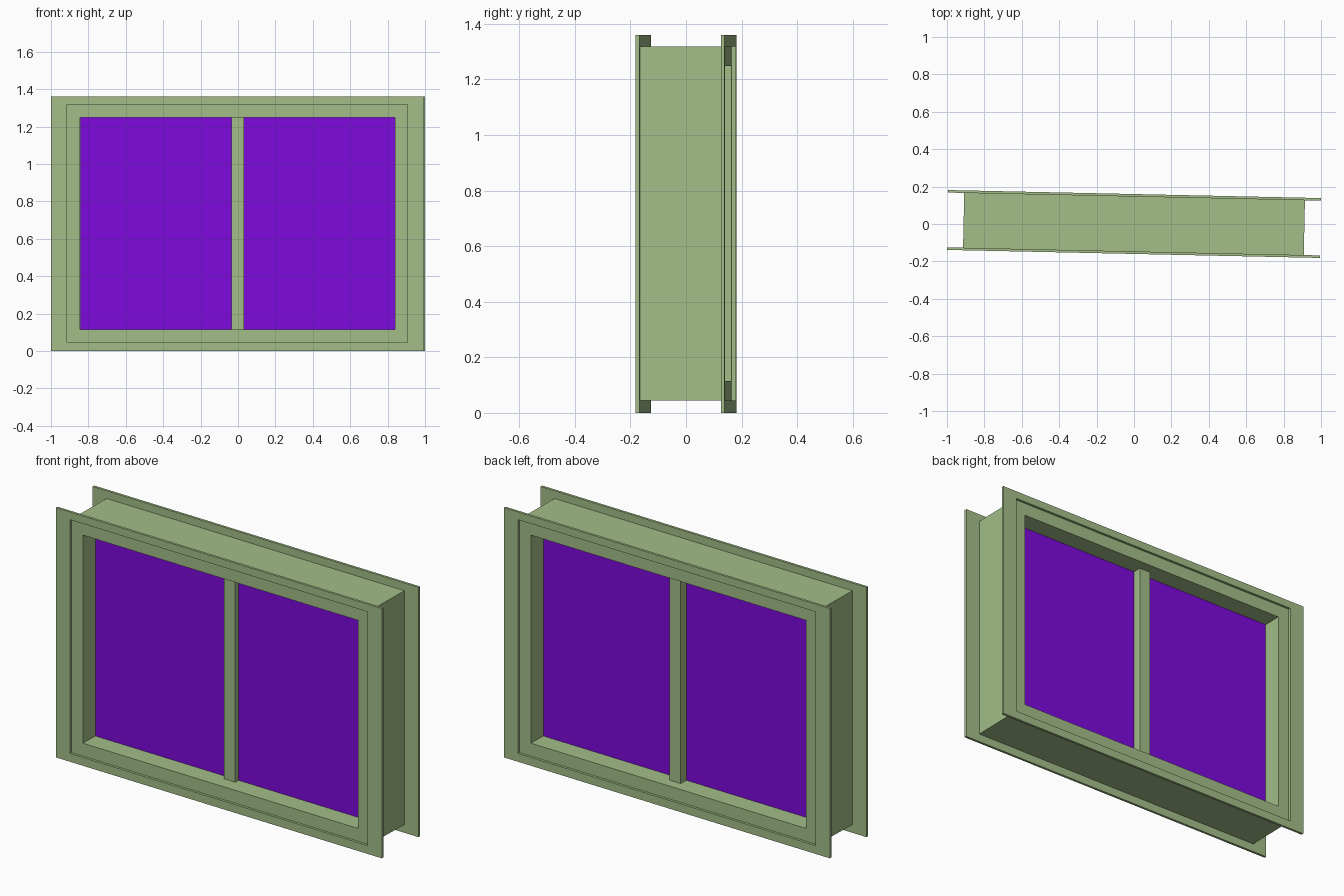
import bpy, bmesh, math
from mathutils import Matrix

if "Cube" in bpy.data.objects:
    bpy.data.objects.remove(bpy.data.objects["Cube"])

TURN = Matrix.Rotation(-math.asin(0.0215), 4, 'Z')   # whole window is slightly turned


def material(name, color):
    m = bpy.data.materials.new(name)
    m.diffuse_color = (*color, 1)
    m.use_nodes = True
    m.node_tree.nodes["Principled BSDF"].inputs["Base Color"].default_value = m.diffuse_color
    return m


green = material("painted_wood", (0.366, 0.515, 0.246))
purple = material("glass_purple", (0.205, 0.003, 0.716))


def finish(name, bm, mat):
    bmesh.ops.recalc_face_normals(bm, faces=bm.faces)
    me = bpy.data.meshes.new(name)
    bm.to_mesh(me)
    bm.free()
    me.materials.append(mat)
    ob = bpy.data.objects.new(name, me)
    ob.matrix_world = TURN
    bpy.context.collection.objects.link(ob)
    return ob


def ring(name, outer, inner, y0, y1, mat):
    """Rectangular frame; outer/inner = (half width, z low, z high)."""
    bm = bmesh.new()
    loops = []
    for (w, lo, hi), y in ((outer, y0), (outer, y1), (inner, y1), (inner, y0)):
        loops.append([bm.verts.new((x, y, z)) for x, z in
                      ((-w, lo), (w, lo), (w, hi), (-w, hi))])
    for i in range(4):
        a, b = loops[i], loops[(i + 1) % 4]
        for k in range(4):
            n = (k + 1) % 4
            bm.faces.new((a[k], a[n], b[n], b[k]))
    return finish(name, bm, mat)


def box(name, w, y0, y1, lo, hi, mat):
    bm = bmesh.new()
    bmesh.ops.create_cube(bm, size=1)
    bmesh.ops.scale(bm, verts=bm.verts, vec=(2 * w, y1 - y0, hi - lo))
    bmesh.ops.translate(bm, verts=bm.verts, vec=(0, (y0 + y1) / 2, (lo + hi) / 2))
    return finish(name, bm, mat)


TRIM = (0.9968, 0.0, 1.36)
BODY = (0.911, 0.045, 1.318)
OPENING = (0.842, 0.115, 1.248)

# deep window frame
ring("window_frame", BODY, OPENING, -0.1465, 0.1465, green)

# thin trim flanges on the front and back
ring("front_trim", TRIM, BODY, -0.16, -0.1465, green)
ring("back_trim", TRIM, BODY, 0.1465, 0.16, green)

# thick glass slab set into the frame
box("glass", 0.909, -0.042, 0.042, 0.047, 1.316, purple)

# centre mullion, standing proud of the glass on both sides
box("mullion", 0.0335, -0.07, 0.09, 0.112, 1.251, green)
